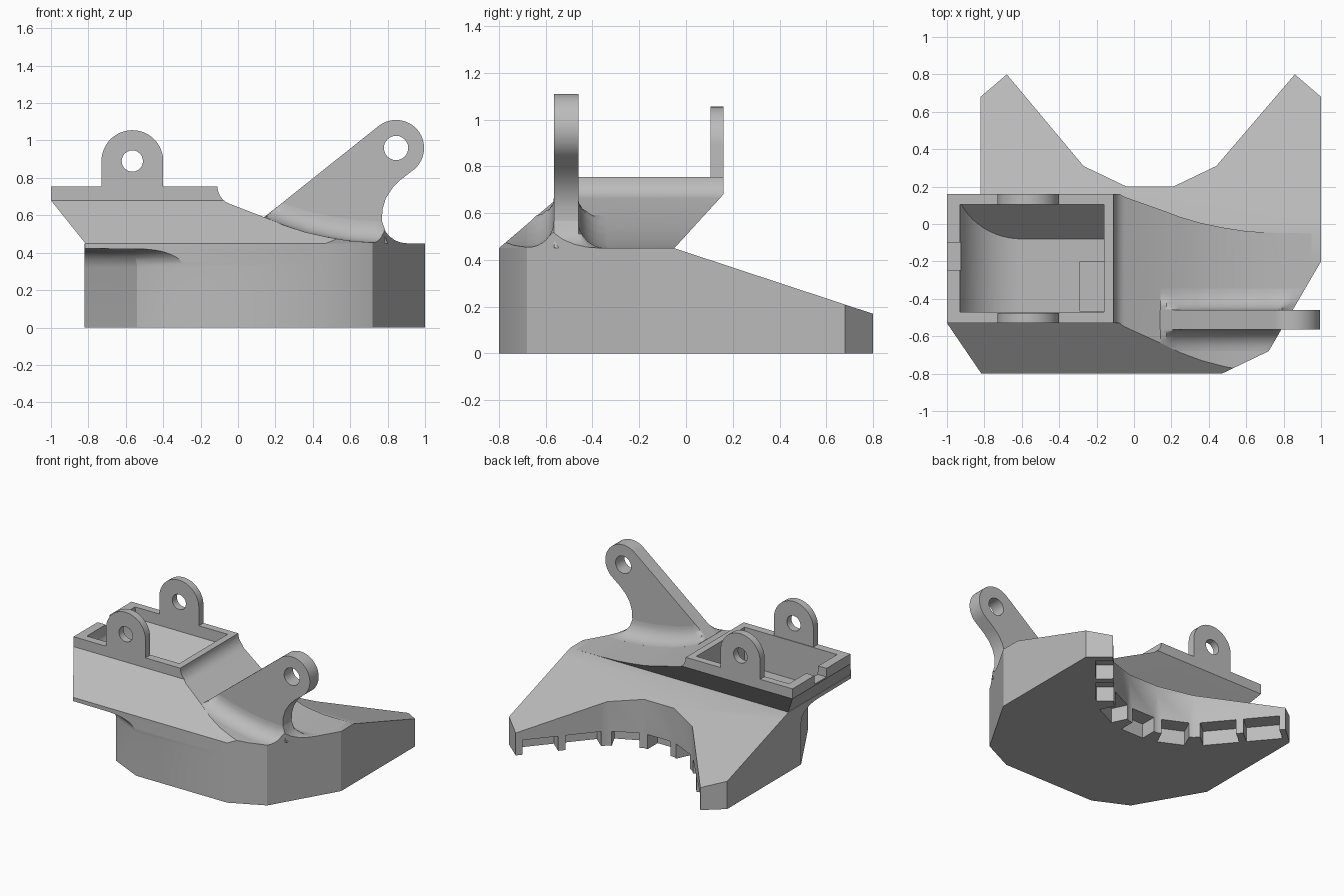
import bpy, bmesh
from math import sin, cos, pi, sqrt
from mathutils import Vector

if "Cube" in bpy.data.objects:
    bpy.data.objects.remove(bpy.data.objects["Cube"])

grey = bpy.data.materials.new("plain grey")
grey.use_nodes = True
colour = (0.5, 0.5, 0.5, 1)
grey.diffuse_color = colour
grey.node_tree.nodes["Principled BSDF"].inputs["Base Color"].default_value = colour


def loft(name, rings):
    """Closed solid through equal-length rings of points."""
    bm = bmesh.new()
    rows = [[bm.verts.new(p) for p in ring] for ring in rings]
    n = len(rows[0])
    for a, b in zip(rows, rows[1:]):
        for i in range(n):
            j = (i + 1) % n
            bm.faces.new((a[i], a[j], b[j], b[i]))
    bm.faces.new(rows[0])
    bm.faces.new(rows[-1])
    bmesh.ops.recalc_face_normals(bm, faces=bm.faces)
    mesh = bpy.data.meshes.new(name)
    bm.to_mesh(mesh)
    bm.free()
    mesh.materials.append(grey)
    ob = bpy.data.objects.new(name, mesh)
    bpy.context.collection.objects.link(ob)
    return ob


def prism(name, axis, pts, lo, hi):
    """Outline extruded along an axis; the other two axes keep their order."""
    place = {"x": lambda a, b, t: (t, a, b),
             "y": lambda a, b, t: (a, t, b),
             "z": lambda a, b, t: (a, b, t)}[axis]
    return loft(name, [[place(a, b, t) for a, b in pts] for t in (lo, hi)])


def box(name, x0, x1, y0, y1, z0, z1):
    return prism(name, "z", [(x0, y0), (x1, y0), (x1, y1), (x0, y1)], z0, z1)


def arc(cx, cz, r, a0, a1, n):
    return [(cx + r * cos(a), cz + r * sin(a))
            for a in (pi * (a0 + (a1 - a0) * i / n) / 180 for i in range(n + 1))]


def combine(ob, other, op):
    mod = ob.modifiers.new("cut", "BOOLEAN")
    mod.operation, mod.object, mod.solver = op, other, "EXACT"
    bpy.context.view_layer.objects.active = ob
    bpy.ops.object.modifier_apply(modifier=mod.name)
    bpy.data.objects.remove(other)


def clip_to_outline(ob):
    outline = [(-1.1, -.8), (.47, -.8), (.72, -.68), (1, -.2), (1, .3), (-1.1, .3)]
    combine(ob, prism("clip", "z", outline, .3, 1.3), "INTERSECT")


# Base: horseshoe outline with a filleted overhang at one front corner
arch = [(.86, .8), (.44, .31), (.21, .2), (-.04, .2), (-.27, .31), (-.68, .8)]
outline = [(.47, -.8), (.72, -.68), (1, -.2), (1, .68)] + arch + [(-.82, .68)]


def base_ring(z, d):
    corner = [(-.82, -.2 - 1.984 * d), (-.54 - .709 * d, -.68 - .769 * d), (-.29 - 2.31 * d, -.8)]
    if d > .1:
        corner = [(-.82, -.79), (-.817, -.797), (-.81, -.8)]
    return [(x, y, z) for x, y in outline + corner]


steps = [i * pi / 16 for i in range(9)]
rings = [base_ring(0, 0)]
rings += [base_ring(.32 + .1 * sin(a), .1 * (1 - cos(a))) for a in steps]
rings += [base_ring(.422, 1), base_ring(.5, 1)]
base = loft("base", rings)
side = [(-.9, -.1), (-.9, .45), (-.05, .45), (.85, .153), (.85, -.1)]
combine(base, prism("slope", "x", side, -1.2, 1.2), "INTERSECT")

# Pockets along the lower edge of the arch
for i, (p, q) in enumerate(zip(arch, arch[1:])):
    p, q = Vector(p), Vector(q)
    along = (q - p).normalized()
    inward = Vector((along.y, -along.x))
    if inward.y > 0:
        inward = -inward
    length = (q - p).length
    for t in ((.27, .74) if i in (0, 4) else (.5,)):
        mid = p.lerp(q, t)
        half = along * (.125 if i in (0, 4) else length * .38)
        pts = [mid - half - inward * .05, mid + half - inward * .05,
               mid + half + inward * .12, mid - half + inward * .12]
        combine(base, prism("pocket", "z", pts, -.1, .11), "DIFFERENCE")

# Tray body: side section trimmed by the sweeping top profile
sweep = [(.14, .59), (.25, .545), (.36, .51), (.48, .483), (.6, .463), (.75, .452), (.95, .45)]
top = [(-1, .68), (-1, .755)] + arc(-.01, .755, .1, 180, 246, 7) + sweep
body = prism("tray_body", "y", top + [(.95, .43), (-.8, .43)], -1, .5)
section = [(-.79, .43), (-.8, .45), (-.53, .68), (-.53, .8), (.16, .8), (.16, .68), (-.05, .45), (-.07, .43)]
combine(body, prism("section", "x", section, -1.1, 1.1), "INTERSECT")
clip_to_outline(body)

# Tray hollow with a curved floor and sloping back
floor = [(-.945, .9)] + arc(-.6, .83, .36, 200, 270, 12)[1:] + [(-.16, .47), (-.16, .9)]
hollow = prism("hollow", "y", [(max(x, -.945), z) for x, z in floor], -.47, .4)
back = [(-.6, .4), (-.08, .47), (.105, .67), (.105, 1), (-.6, 1)]
combine(hollow, prism("hollow_back", "x", back, -1.1, 0), "INTERSECT")
combine(body, hollow, "DIFFERENCE")
combine(body, box("floor_recess", -.29, -.161, -.469, -.2, .455, .6), "DIFFERENCE")
combine(body, box("wall_notch", -1.1, -.9, -.245, -.1, .69, .9), "DIFFERENCE")

# Pair of round lugs on the tray rim
lugs = []
for name, y in (("front_lug", -.53), ("back_lug", .105)):
    pts = [(-.73, .74)] + arc(-.565, .89, .165, 180, 0, 24) + [(-.4, .74)]
    lug = prism(name, "y", pts, y, y + .055)
    combine(lug, prism("lug_hole", "y", arc(-.565, .89, .057, 0, 345, 23), -1, 1), "DIFFERENCE")
    lugs.append(lug)

# Arm: flat plate with a round eye
pts = [(.14, .59)] + arc(.845, .96, .15, 129, -48, 24)
pts += [(.87, .79), (.825, .745), (.79, .69), (.772, .63), (.77, .57), (.775, .52), (.8, .45), (.3, .45)]
arm = prism("arm", "y", pts, -.565, -.46)
combine(arm, prism("arm_hole", "y", arc(.845, .96, .065, 0, 345, 23), -1, 1), "DIFFERENCE")


# Arm foot: fillet that follows the swept surface on both sides
def surface(x):
    for (x0, z0), (x1, z1) in zip(sweep, sweep[1:]):
        if x <= x1:
            return z0 + (z1 - z0) * (x - x0) / (x1 - x0)
    return sweep[-1][1]


def foot_ring(x):
    r, s = .115, surface(x)
    limit = .59 + (x - .14) * .8
    if x > .77:
        limit = .451 + .13 - sqrt(max(0, .0169 - (x - .9) ** 2))
    edge = -.8 + (s - .45) * 1.17
    curve = [(r - r * sin(a), r - r * cos(a)) for a in steps]
    pts = [(max(-.565 - e, edge), min(s + h, limit)) for e, h in curve]
    pts += [(-.46 + e, min(s + h, limit)) for e, h in reversed(curve)]
    low = s - .03
    pts += [(pts[-1][0], low), (pts[0][0], low)]
    return [(x, y, z) for y, z in pts]


xs = [.142 + i * .0314 for i in range(21)] + [.79, .81, .84, .87, .9]
foot = loft("arm_foot", [foot_ring(x) for x in xs])
clip_to_outline(foot)

# Soft shading on the curved faces only
for ob in [base, body, arm, foot] + lugs:
    bpy.ops.object.select_all(action="DESELECT")
    ob.select_set(True)
    bpy.context.view_layer.objects.active = ob
    bpy.ops.object.shade_smooth_by_angle(angle=.5)
